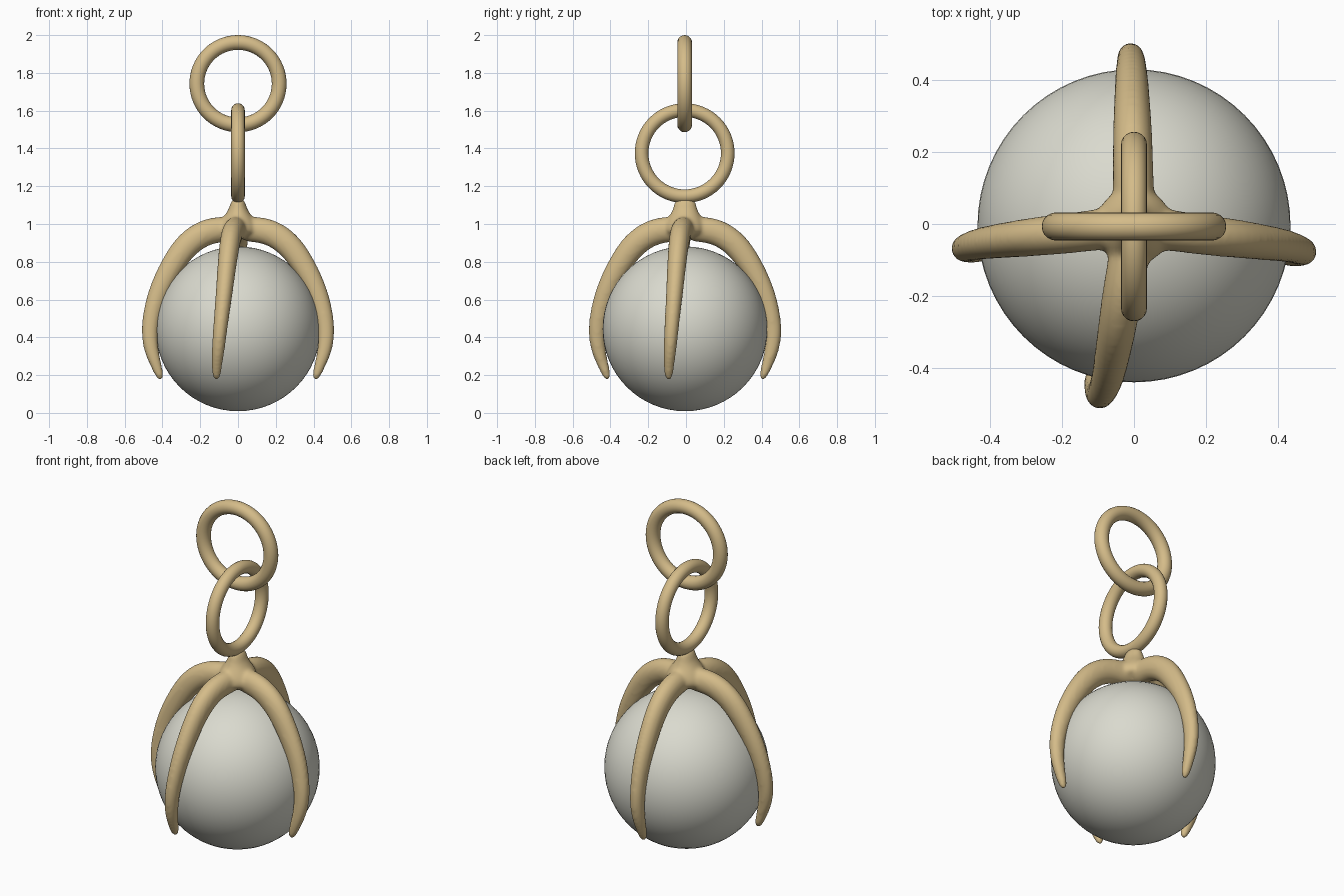
import bpy, bmesh, math
from mathutils import Vector, Matrix

cube = bpy.data.objects.get("Cube")
if cube:
    bpy.data.objects.remove(cube)


def make_material(name, color):
    mat = bpy.data.materials.new(name)
    mat.use_nodes = True
    mat.diffuse_color = color
    bsdf = mat.node_tree.nodes["Principled BSDF"]
    bsdf.inputs["Base Color"].default_value = color
    bsdf.inputs["Roughness"].default_value = 0.5
    return mat


gold = make_material("warm_gold", (0.66, 0.50, 0.25, 1))
pearl = make_material("pearl_grey", (0.70, 0.70, 0.62, 1))


def sweep(bm, points, depths, widths, side, sides=12):
    """Loft elliptical sections along a path lying roughly square to 'side'."""
    rings = []
    for i, p in enumerate(points):
        tangent = points[min(i + 1, len(points) - 1)] - points[max(i - 1, 0)]
        normal = tangent.cross(side).normalized()
        ring = []
        for k in range(sides):
            a = math.tau * k / sides
            offset = normal * math.cos(a) * depths[i] + side * math.sin(a) * widths[i]
            ring.append(bm.verts.new(p + offset * 1.05))
        rings.append(ring)
    for a, b in zip(rings, rings[1:]):
        for k in range(sides):
            n = (k + 1) % sides
            bm.faces.new((a[k], a[n], b[n], b[k]))
    bm.faces.new(rings[0])
    bm.faces.new(rings[-1])


# Claw rows: reach, height, half depth, half width, share of sideways lean
CLAW = [
    (0.00, 0.975, 0.065, 0.060, 0.00),
    (0.10, 0.972, 0.068, 0.057, 0.15),
    (0.18, 0.955, 0.070, 0.056, 0.30),
    (0.27, 0.895, 0.068, 0.054, 0.42),
    (0.345, 0.79, 0.062, 0.050, 0.55),
    (0.42, 0.65, 0.054, 0.045, 0.68),
    (0.457, 0.52, 0.048, 0.040, 0.82),
    (0.470, 0.42, 0.044, 0.037, 0.92),
    (0.460, 0.33, 0.038, 0.034, 1.00),
    (0.433, 0.25, 0.029, 0.028, 1.08),
    (0.405, 0.17, 0.019, 0.020, 1.08),
]

# Claw setting: four leaning claws, hub and neck blended into one casting
bm = bmesh.new()
centre = Vector((0, -0.005, 0))
X, Y, Z = Vector((1, 0, 0)), Vector((0, 1, 0)), Vector((0, 0, 1))
for out, lean in ((X, Y * -0.08), (-X, Y * -0.07), (-Y, X * -0.105), (Y, X * -0.01)):
    path = [centre + out * r + Z * z + lean * s for r, z, _, _, s in CLAW]
    sweep(bm, path, [c[2] for c in CLAW], [c[3] for c in CLAW], Z.cross(out))

neck = [(0.93, 0.11, 0.11), (0.99, 0.11, 0.11), (1.04, 0.075, 0.085),
        (1.08, 0.045, 0.06), (1.14, 0.035, 0.056)]
sweep(bm, [centre + Z * n[0] for n in neck],
      [n[2] for n in neck], [n[1] for n in neck], X)
bmesh.ops.recalc_face_normals(bm, faces=bm.faces[:])
mesh = bpy.data.meshes.new("claw_setting")
bm.to_mesh(mesh)
bm.free()
mesh.materials.append(gold)
claws = bpy.data.objects.new("claw_setting", mesh)
bpy.context.collection.objects.link(claws)
round_off = claws.modifiers.new("round_off", 'SUBSURF')
round_off.levels = round_off.render_levels = 2
fuse = claws.modifiers.new("fuse", 'REMESH')
fuse.mode = 'VOXEL'
fuse.voxel_size = 0.01
fuse.use_smooth_shade = True
blend = claws.modifiers.new("blend", 'SMOOTH')
blend.factor = 0.5
blend.iterations = 8


def finish(name, mat):
    obj = bpy.context.object
    obj.name = name
    obj.data.materials.append(mat)
    bpy.ops.object.shade_smooth()


# Held ball
bpy.ops.mesh.primitive_uv_sphere_add(segments=64, ring_count=32, radius=0.436,
                                     location=(0, -0.005, 0.445))
finish("ball", pearl)

# Two linked rings
half = math.pi / 2
for name, height, major, minor, turn in (
        ("lower_ring", 1.375, 0.228, 0.036, (0, half, 0)),
        ("upper_ring", 1.743, 0.218, 0.039, (half, 0, 0))):
    bpy.ops.mesh.primitive_torus_add(major_segments=64, minor_segments=20,
                                     major_radius=major, minor_radius=minor,
                                     location=(0, -0.007, height), rotation=turn)
    finish(name, gold)
